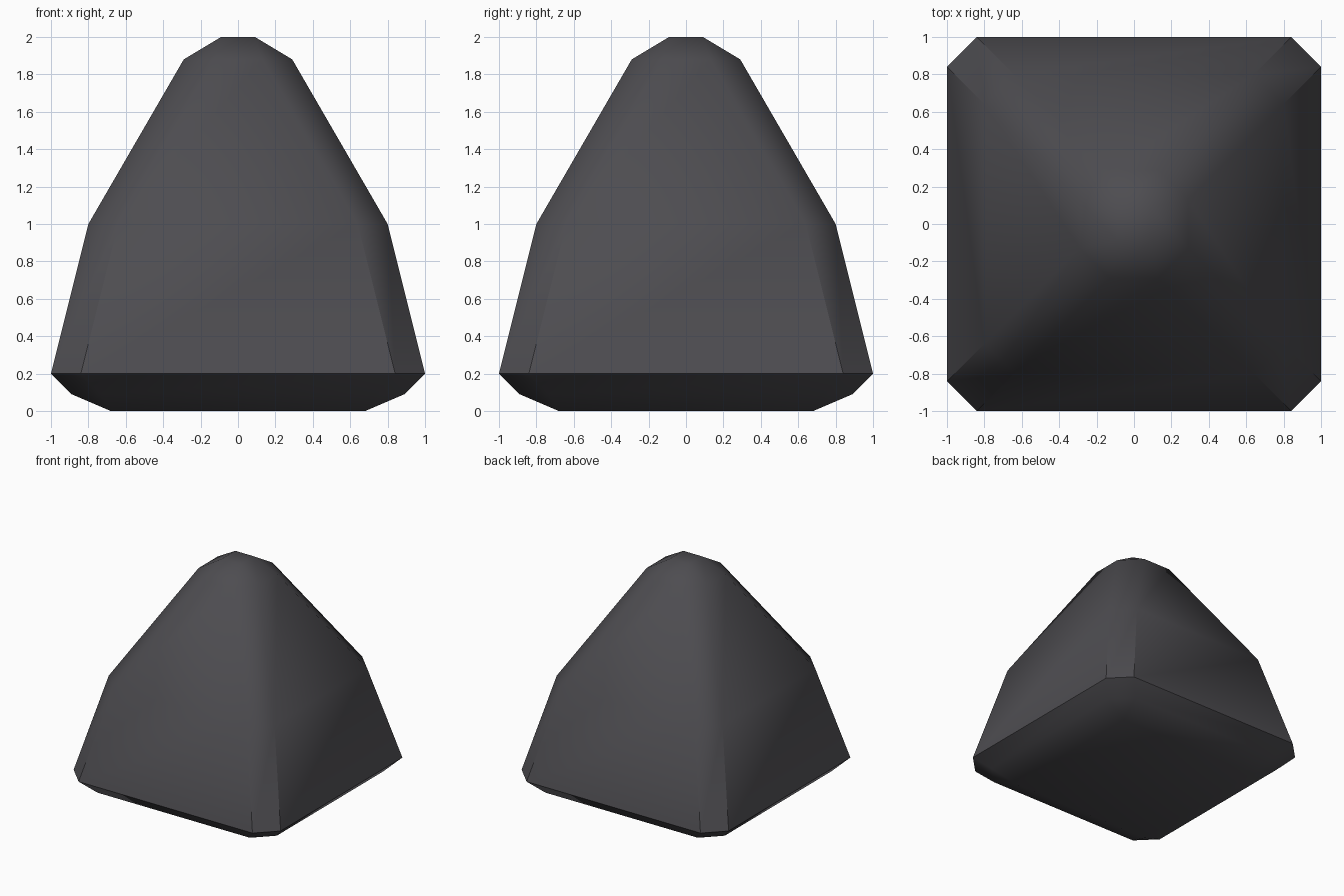
import bpy, bmesh, math

if "Cube" in bpy.data.objects:
    bpy.data.objects.remove(bpy.data.objects["Cube"])

# Stacked cross-sections: (height, half width, half length of straight side)
RINGS = [(0.0, 0.68, 0.68), (0.09, 0.89, 0.735), (0.2, 1.0, 0.84),
         (1.0, 0.8, 0.64), (1.88, 0.29, 0.13), (2.0, 0.09, 0.09)]

bm = bmesh.new()


def ring(z, h, c):
    """Square with cut corners, as eight points anticlockwise."""
    pts = []
    for k in range(4):
        for x, y in ((h, -c), (h, c)):
            for _ in range(k):
                x, y = -y, x
            pts.append(bm.verts.new((x, y, z)))
    return pts


# Rock body: bridge the rings and close both ends
loops = [ring(*r) for r in RINGS]
for a, b in zip(loops, loops[1:]):
    for i in range(8):
        j = (i + 1) % 8
        bm.faces.new((a[i], a[j], b[j], b[i]))
bm.faces.new(loops[0][::-1])
bm.faces.new(loops[-1])

# End sections are plain squares, so merge their doubled corners
bmesh.ops.remove_doubles(bm, verts=bm.verts, dist=0.001)
bmesh.ops.recalc_face_normals(bm, faces=bm.faces)

mesh = bpy.data.meshes.new("rock")
bm.to_mesh(mesh)
bm.free()
rock = bpy.data.objects.new("rock", mesh)
bpy.context.collection.objects.link(rock)

mat = bpy.data.materials.new("dark grey")
mat.diffuse_color = (0.075, 0.073, 0.081, 1)
mat.use_nodes = True
mat.node_tree.nodes["Principled BSDF"].inputs["Base Color"].default_value = mat.diffuse_color
mesh.materials.append(mat)

# Smooth the tip and base, keep the lower corner edges and the rim sharp
bpy.context.view_layer.objects.active = rock
rock.select_set(True)
bpy.ops.object.shade_smooth_by_angle(angle=math.radians(40))
